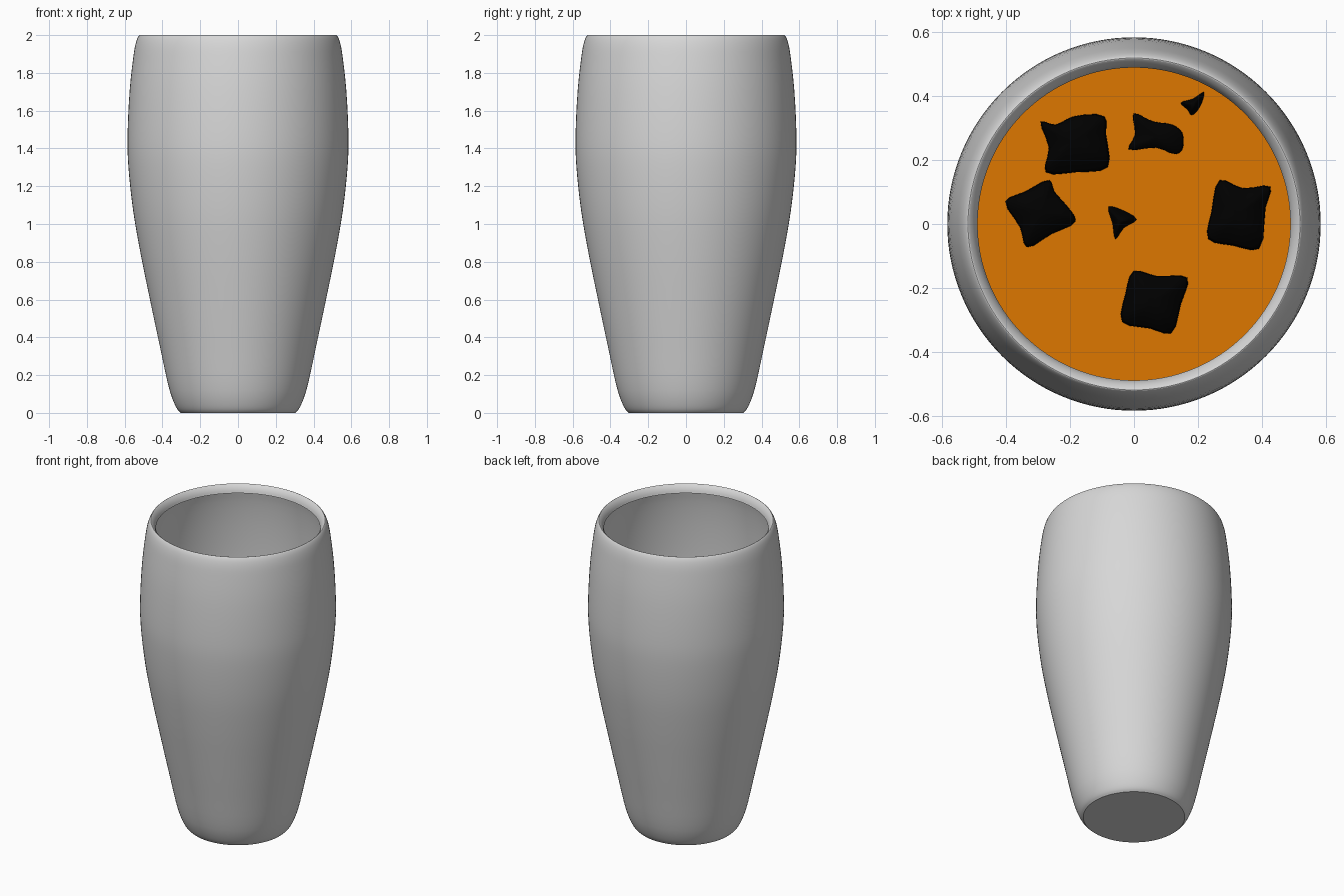
import bpy, bmesh, math
from mathutils import Vector

if "Cube" in bpy.data.objects:
    bpy.data.objects.remove(bpy.data.objects["Cube"])


def material(name, rgb):
    m = bpy.data.materials.new(name)
    m.diffuse_color = (*rgb, 1)
    m.use_nodes = True
    m.node_tree.nodes["Principled BSDF"].inputs["Base Color"].default_value = m.diffuse_color
    return m


GREY = material("cup grey", (0.68, 0.68, 0.68))
ORANGE = material("drink orange", (0.73, 0.185, 0.0))
BLACK = material("cube black", (0.0, 0.0, 0.0))
LEVEL = 1.42   # height of the drink
SIDES = 128


def finish(name, bm, mat, angle=40):
    bmesh.ops.recalc_face_normals(bm, faces=bm.faces[:])
    me = bpy.data.meshes.new(name)
    bm.to_mesh(me)
    bm.free()
    me.materials.append(mat)
    ob = bpy.data.objects.new(name, me)
    bpy.context.collection.objects.link(ob)
    bpy.ops.object.select_all(action='DESELECT')
    ob.select_set(True)
    bpy.context.view_layer.objects.active = ob
    bpy.ops.object.shade_smooth_by_angle(angle=math.radians(angle))
    return ob


def smooth_curve(pts, steps=4, closed=False):
    """Centripetal spline through the points."""
    p = [Vector(q) for q in pts]
    if closed:
        p = [p[-1]] + p + p[:2]
    else:
        p = [2 * p[0] - p[1]] + p + [2 * p[-1] - p[-2]]
    out = []
    for a, b, c, d in zip(p, p[1:], p[2:], p[3:]):
        t1 = (b - a).length ** 0.5
        t2 = t1 + (c - b).length ** 0.5
        t3 = t2 + (d - c).length ** 0.5
        for i in range(steps):
            t = t1 + (t2 - t1) * i / steps
            a1 = a.lerp(b, t / t1)
            a2 = b.lerp(c, (t - t1) / (t2 - t1))
            a3 = c.lerp(d, (t - t2) / (t3 - t2))
            b1 = a1.lerp(a2, t / t2)
            b2 = a2.lerp(a3, (t - t1) / (t3 - t1))
            out.append(b1.lerp(b2, (t - t1) / (t2 - t1)))
    return out if closed else out + [p[-2]]


def bridge(bm, rings):
    for lo, hi in zip(rings, rings[1:]):
        n = len(lo)
        for i in range(n):
            j = (i + 1) % n
            bm.faces.new((lo[i], lo[j], hi[j], hi[i]))


# Cup: outer wall with inward rolled lip, then a thin inner wall under the lip
outer = smooth_curve([
    (0.303, 0.0), (0.318, 0.015), (0.337, 0.05), (0.362, 0.12), (0.413, 0.35),
    (0.466, 0.6), (0.515, 0.84), (0.555, 1.07), (0.58, 1.3), (0.585, 1.44),
    (0.574, 1.7), (0.556, 1.87), (0.543, 1.95), (0.53, 1.988), (0.52, 2.0),
    (0.508, 1.99), (0.497, 1.972), (0.49, 1.95)])
inner = smooth_curve([
    (0.53, 1.948), (0.545, 1.87), (0.563, 1.7), (0.574, 1.44), (0.569, 1.3),
    (0.544, 1.07), (0.455, 0.6), (0.402, 0.35), (0.35, 0.12), (0.31, 0.03)], 3)
bm = bmesh.new()
rings = [[bm.verts.new((r * math.cos(2 * math.pi * i / SIDES),
                        r * math.sin(2 * math.pi * i / SIDES), z))
          for i in range(SIDES)] for r, z in outer + inner]
bridge(bm, rings)
bm.faces.new(rings[0])
bm.faces.new(rings[-1])
finish("cup", bm, GREY, 22)

# Drink: flat disc reaching just into the inner wall
bm = bmesh.new()
bmesh.ops.create_circle(bm, cap_ends=True, segments=SIDES, radius=0.577)
bmesh.ops.translate(bm, verts=bm.verts[:], vec=(0, 0, LEVEL))
finish("drink", bm, ORANGE)

# Floating cubes: waterline outline and height above the drink
cubes = {
    "cube_back_left": (0.07, [(-.29, .32), (-.245, .31), (-.19, .335), (-.095, .335), (-.09, .28),
                              (-.085, .18), (-.18, .165), (-.275, .165), (-.265, .24)]),
    "cube_back": (0.04, [(0, .345), (.06, .32), (.12, .31), (.15, .285), (.15, .235),
                         (.13, .22), (.07, .24), (-.015, .235), (.005, .28)]),
    "cube_left": (0.07, [(-.4, .07), (-.34, .1), (-.265, .135), (-.25, .1), (-.215, .06),
                         (-.185, .01), (-.26, -.03), (-.335, -.07), (-.355, -.01)]),
    "cube_right": (0.07, [(.27, .135), (.34, .11), (.425, .115), (.41, .05), (.39, -.075),
                          (.31, -.065), (.235, -.045), (.245, .04)]),
    "cube_front": (0.07, [(0, -.15), (.07, -.165), (.165, -.17), (.145, -.25), (.115, -.34),
                          (.05, -.325), (-.035, -.305), (-.025, -.22)]),
    "corner_back": (0.04, [(.225, .42), (.185, .395), (.14, .38), (.165, .355), (.18, .335),
                           (.21, .365)]),
    "corner_middle": (0.05, [(-.085, .06), (-.04, .05), (.015, .015), (-.03, -.015),
                             (-.06, -.055), (-.07, 0)]),
}
for name, (height, outline) in cubes.items():
    peak = name.startswith("corner")
    outline = smooth_curve(outline, 3, True)
    n = len(outline)
    c = sum(outline, Vector((0, 0))) / n
    # each layer: scale of the outline, height above the drink
    layers = [(0.96, -0.08), (1.03, -0.01)]
    layers += [(0.45, height * 0.6)] if peak else [(1.0, height * 0.8), (0.94, height)]
    bm = bmesh.new()
    rings = [[bm.verts.new((*(c + (p - c) * s), LEVEL + h)) for p in outline]
             for s, h in layers]
    bridge(bm, rings)
    bm.faces.new(rings[0])
    # pointed tip, or a gently domed top
    tip = bm.verts.new((*c, LEVEL + (height if peak else height + 0.01)))
    for i in range(n):
        bm.faces.new((rings[-1][i], rings[-1][(i + 1) % n], tip))
    finish(name, bm, BLACK, 75)
